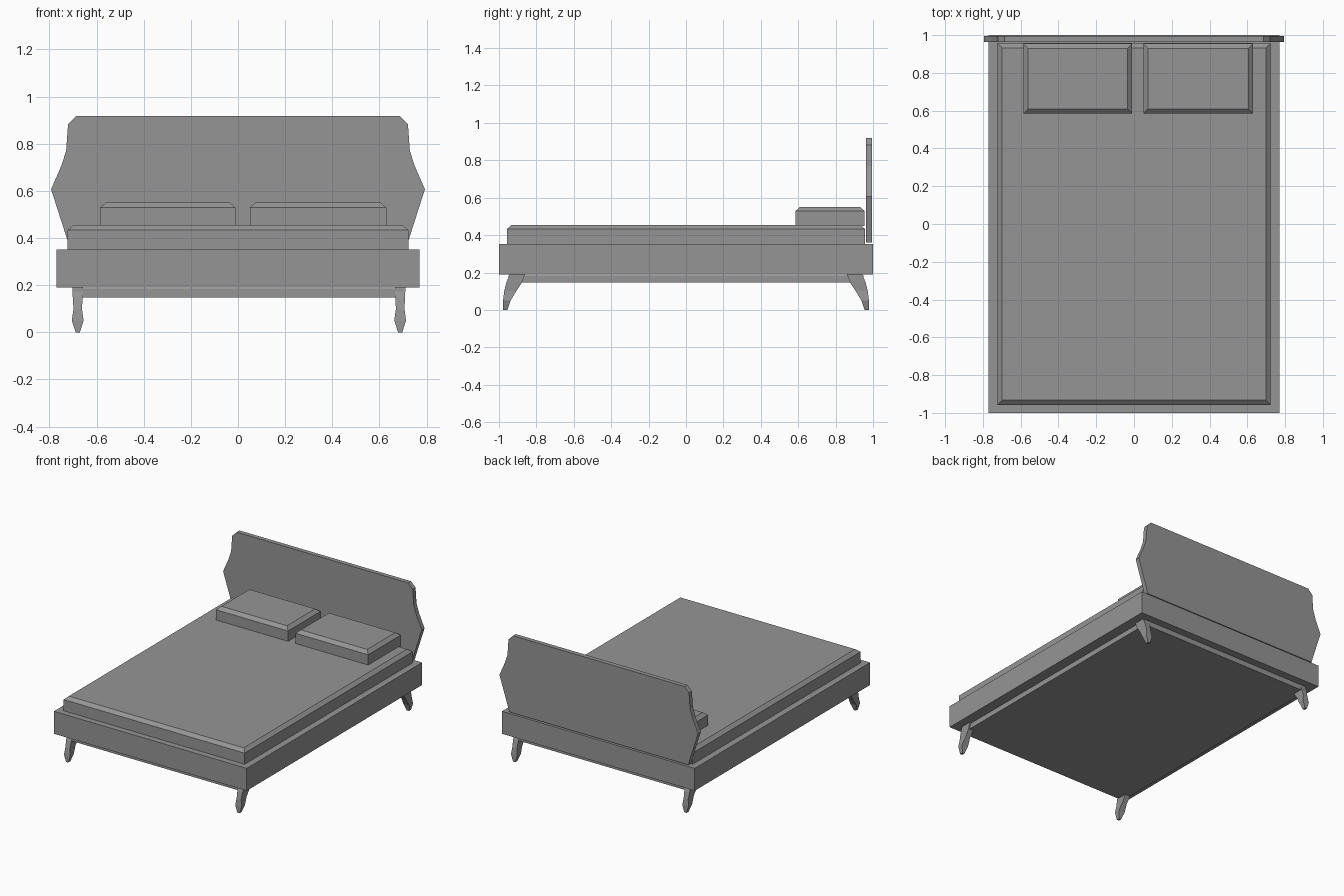
import bpy, bmesh

if "Cube" in bpy.data.objects:
    bpy.data.objects.remove(bpy.data.objects["Cube"])

# Dark grey shared by all parts
grey = bpy.data.materials.new("dark_grey")
grey.diffuse_color = (0.3, 0.3, 0.3, 1)
grey.use_nodes = True
grey.node_tree.nodes["Principled BSDF"].inputs["Base Color"].default_value = grey.diffuse_color


def add_object(name, bm):
    bmesh.ops.recalc_face_normals(bm, faces=bm.faces)
    mesh = bpy.data.meshes.new(name)
    bm.to_mesh(mesh)
    bm.free()
    mesh.materials.append(grey)
    ob = bpy.data.objects.new(name, mesh)
    bpy.context.collection.objects.link(ob)
    return ob


def loft(name, rings):
    """Skin a stack of equal-sized rings and cap both ends."""
    bm = bmesh.new()
    loops = [[bm.verts.new(p) for p in ring] for ring in rings]
    for a, b in zip(loops, loops[1:]):
        n = len(a)
        for i in range(n):
            j = (i + 1) % n
            bm.faces.new((a[i], a[j], b[j], b[i]))
    bm.faces.new(loops[0][::-1])
    bm.faces.new(loops[-1])
    return add_object(name, bm)


def rect(x0, x1, y0, y1, z):
    return [(x0, y0, z), (x1, y0, z), (x1, y1, z), (x0, y1, z)]


def box(name, x0, x1, y0, y1, z0, z1):
    return loft(name, [rect(x0, x1, y0, y1, z0), rect(x0, x1, y0, y1, z1)])


def cushion(name, x0, x1, y0, y1, z0, z1, inset=0.025):
    """Box whose top edges are chamfered."""
    return loft(name, [
        rect(x0, x1, y0, y1, z0),
        rect(x0, x1, y0, y1, z1 - 0.022),
        rect(x0 + inset, x1 - inset, y0 + inset, y1 - inset, z1)])


# Frame and recessed base
box("bed_frame", -0.77, 0.77, -1.0, 1.0, 0.19, 0.352)
box("base_panel", -0.70, 0.70, -0.95, 0.95, 0.147, 0.185)

# Mattress and pillows
cushion("mattress", -0.723, 0.723, -0.957, 0.957, 0.352, 0.455)
cushion("left_pillow", -0.585, -0.01, 0.585, 0.955, 0.45, 0.551)
cushion("right_pillow", 0.05, 0.63, 0.585, 0.955, 0.45, 0.551)

# Headboard: half outline mirrored, then extruded through its thickness
half = [(0.715, 0.36), (0.725, 0.395), (0.793, 0.607), (0.75, 0.705),
        (0.729, 0.77), (0.721, 0.882), (0.685, 0.918)]
outline = half + [(-x, z) for x, z in reversed(half)]
loft("headboard", [[(x, y, z) for x, z in outline] for y in (0.963, 0.995)])

# Curved legs: height, outer y, inner y, half width in x
leg_sections = [(0.19, 0.943, 0.86, 0.022), (0.147, 0.960, 0.877, 0.021),
                (0.10, 0.972, 0.908, 0.018), (0.05, 0.978, 0.938, 0.025),
                (0.0, 0.978, 0.955, 0.009)]
for sy, end in ((-1, "front"), (1, "back")):
    for sx, x, side in ((-1, -0.68, "left"), (1, 0.688, "right")):
        loft(f"{end}_{side}_leg", [
            rect(x - w, x + w, sy * yo, sy * yi, z)
            for z, yo, yi, w in leg_sections])
